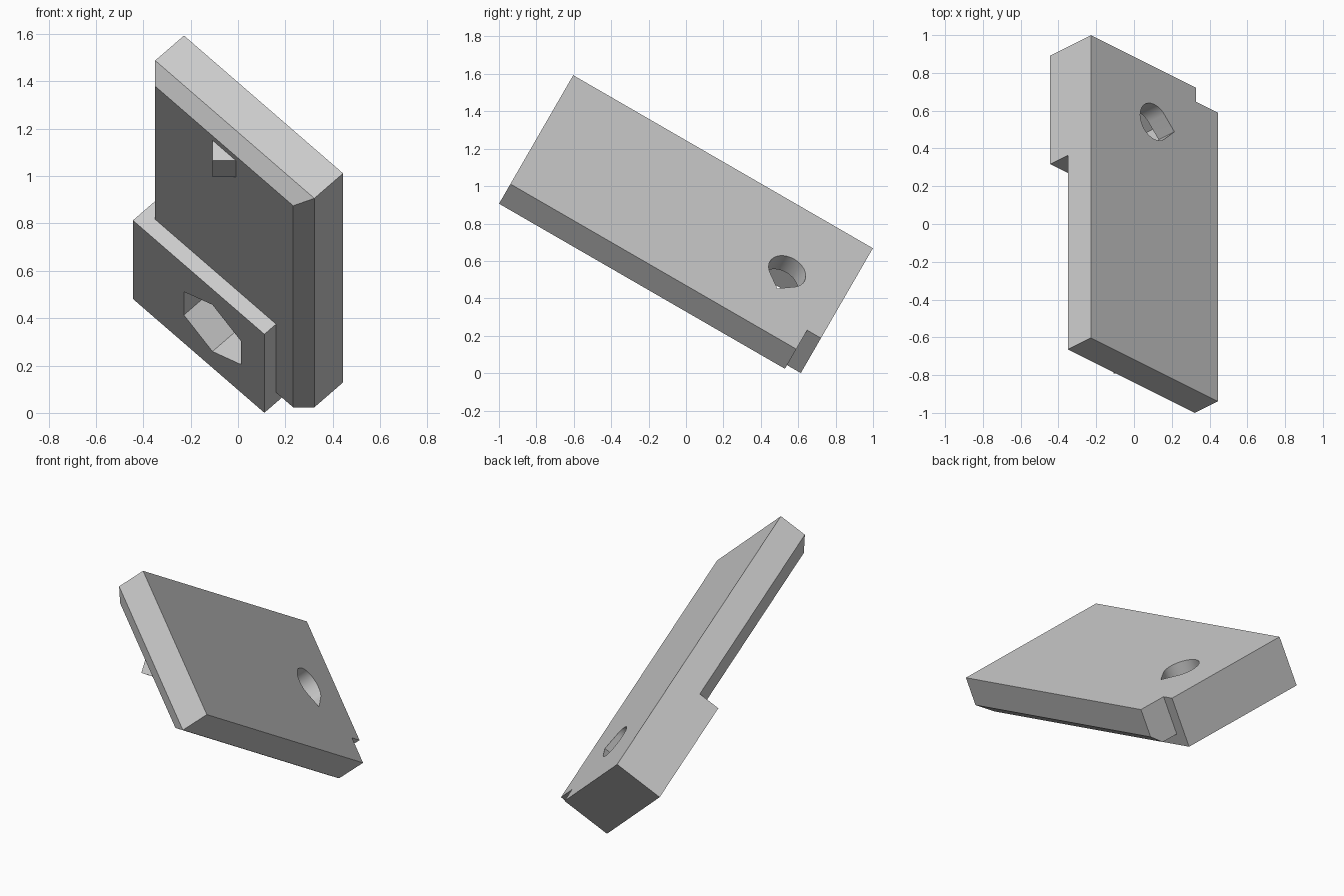
import bpy, bmesh
from math import sin, cos, pi, radians, sqrt
from mathutils import Matrix, Vector

cube = bpy.data.objects.get("Cube")
if cube:
    bpy.data.objects.remove(cube)

# Plate dimensions: width on local x, length on local y, underside towards -z
WIDTH, LENGTH, STEP_X, STEP_Y = 0.95, 1.85, 0.785, 1.765
SIDE, THICK, FOOT = -0.172, -0.235, -0.305
CH = SIDE - THICK
MID = WIDTH / 2
HOLE_Y, HOLE_R, HEX_R = 1.515, 0.106, 0.197

grey = bpy.data.materials.new("light grey")
grey.use_nodes = True
grey.diffuse_color = (0.6, 0.6, 0.6, 1)
grey.node_tree.nodes["Principled BSDF"].inputs["Base Color"].default_value = (0.6, 0.6, 0.6, 1)


def loft(name, rings):
    """Closed solid through matching rings of points."""
    bm = bmesh.new()
    loops = [[bm.verts.new(p) for p in ring] for ring in rings]
    count = len(loops[0])
    for a, b in zip(loops, loops[1:]):
        for i in range(count):
            j = (i + 1) % count
            bm.faces.new((a[i], a[j], b[j], b[i]))
    bm.faces.new(loops[0])
    bm.faces.new(loops[-1])
    bmesh.ops.recalc_face_normals(bm, faces=bm.faces)
    mesh = bpy.data.meshes.new(name)
    bm.to_mesh(mesh)
    bm.free()
    mesh.materials.append(grey)
    obj = bpy.data.objects.new(name, mesh)
    bpy.context.collection.objects.link(obj)
    return obj


def prism(name, outline, z0, z1):
    return loft(name, [[(x, y, z) for x, y in outline] for z in (z0, z1)])


def combine(target, tool, operation):
    bpy.context.view_layer.objects.active = target
    mod = target.modifiers.new(tool.name, "BOOLEAN")
    mod.operation, mod.object, mod.solver = operation, tool, "EXACT"
    bpy.ops.object.modifier_apply(modifier=mod.name)
    bpy.data.objects.remove(tool)


# Plate with a stepped corner and a chamfer under three edges
outline = [(0, 0), (WIDTH, 0), (WIDTH, STEP_Y), (STEP_X, STEP_Y), (STEP_X, LENGTH), (0, LENGTH)]
inset = [(min(max(x, CH), WIDTH - CH), max(y, CH)) for x, y in outline]
plate = loft("clamp_plate", [[(x, y, 0) for x, y in outline],
                             [(x, y, SIDE) for x, y in outline],
                             [(x, y, THICK) for x, y in inset]])

# Raised foot under the far end
foot = prism("foot", [(0, 1.187), (STEP_X, 1.187), (STEP_X, LENGTH), (0, LENGTH)], FOOT, SIDE)
combine(plate, foot, "UNION")

# Small triangular ridge under the near end, sunk a little into the plate
h = THICK - FOOT + 0.03
ridge = loft("ridge", [[(MID, y, FOOT), (MID + h, y, FOOT + h), (MID - h, y, FOOT + h)]
                       for y in (0.10, 0.24)])
combine(plate, ridge, "UNION")

# Hexagonal nut pocket in the foot
hexagon = [(MID + HEX_R * sin(i * pi / 3), HOLE_Y + HEX_R * cos(i * pi / 3)) for i in range(6)]
combine(plate, prism("nut_pocket", hexagon, FOOT - 0.1, -0.118), "DIFFERENCE")

# Teardrop bolt hole, pointed towards the stepped side
teardrop = [(MID + HOLE_R * sqrt(2), HOLE_Y)]
for i in range(37):
    a = radians(45 + 270 * i / 36)
    teardrop.append((MID + HOLE_R * cos(a), HOLE_Y + HOLE_R * sin(a)))
combine(plate, prism("bolt_hole", teardrop, -0.2, 0.1), "DIFFERENCE")

# Tilt the whole part into its resting pose
along = Vector((0, cos(radians(30)), -0.5))
up = Vector((sqrt(0.5), sqrt(0.125), sqrt(0.375)))
across = along.cross(up)
pose = Matrix((across, along, up)).transposed().to_4x4()
pose.translation = (-0.228, -0.603, 1.593)
plate.data.transform(pose)

bpy.ops.object.select_all(action="DESELECT")
plate.select_set(True)
bpy.context.view_layer.objects.active = plate
bpy.ops.object.shade_smooth_by_angle(angle=radians(25))
